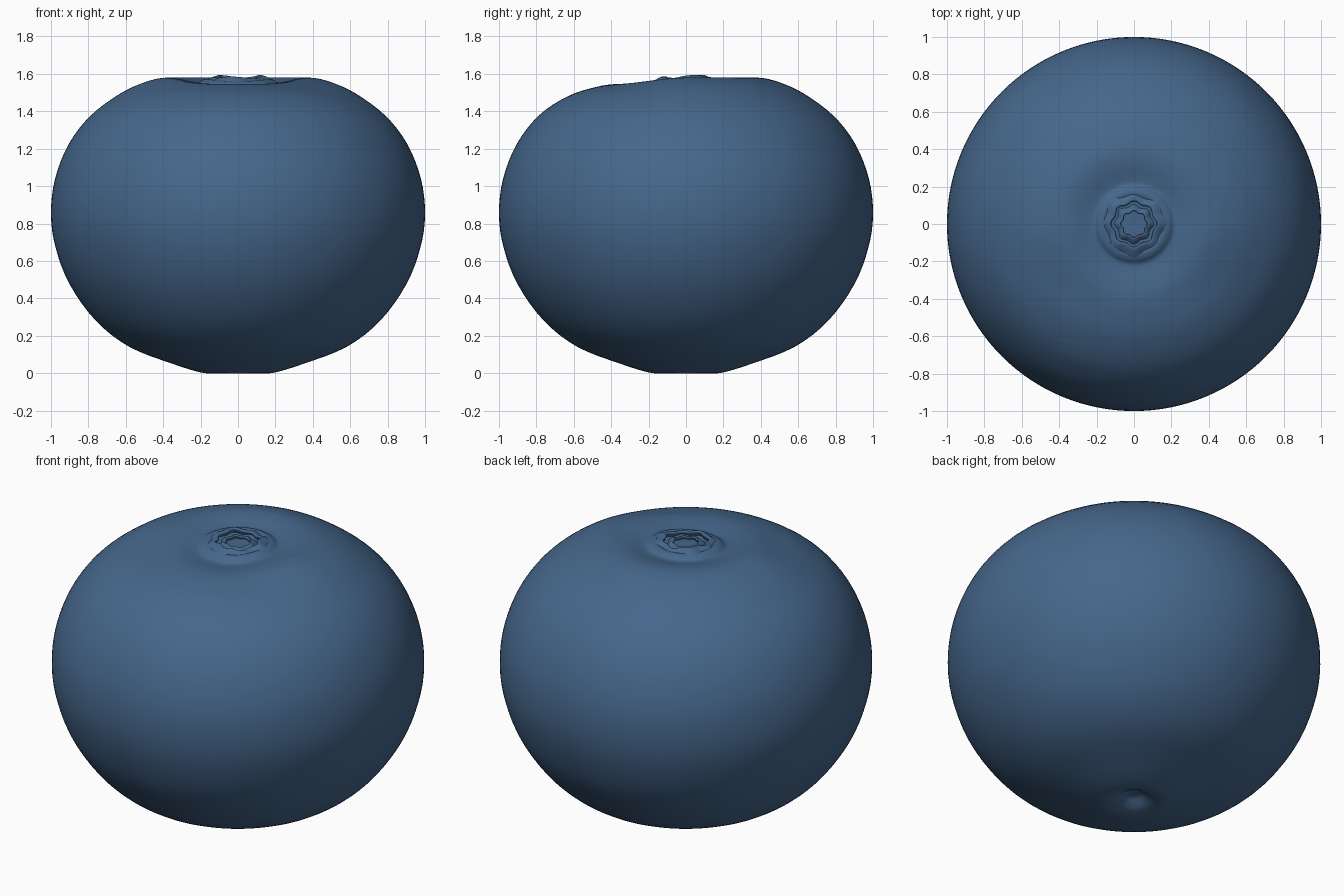
import bpy, bmesh
from math import sin, cos, pi
from mathutils import Vector

if "Cube" in bpy.data.objects:
    bpy.data.objects.remove(bpy.data.objects["Cube"])

blue = bpy.data.materials.new("berry blue")
blue.use_nodes = True
COLOUR = (0.06, 0.135, 0.26, 1)
blue.diffuse_color = COLOUR
blue.node_tree.nodes["Principled BSDF"].inputs["Base Color"].default_value = COLOUR


def smooth(t):
    t = min(max(t, 0), 1)
    return t * t * (3 - 2 * t)


def spline(points, steps):
    """Smooth curve through the profile points."""
    pts = [Vector(p) for p in points]
    pts = [pts[0]] + pts + [pts[-1]]
    out = []
    for a, b, c, d in zip(pts, pts[1:], pts[2:], pts[3:]):
        for i in range(steps):
            t = i / steps
            out.append(b + (c - a) * t / 2
                       + (a - 2.5 * b + 2 * c - d / 2) * t * t
                       + (3 * (b - c) + d - a) * t ** 3 / 2)
    return out + [pts[-1]]


def front_dip(x, y, z):
    """The top rim sags towards the front."""
    r = (x * x + y * y) ** 0.5
    fade = 1 - smooth((r - 0.4) / 0.4)
    return 0.035 * smooth(-y / 0.4) * fade if z > 1 else 0


def revolve(name, points, segments=128, steps=4, lobes=0, wave=0, lift=0):
    """Spin a profile about z, with optional lobes round the edge."""
    bm = bmesh.new()
    rings = []
    for r, z in spline(points, steps):
        ring = []
        for i in range(segments):
            a = 2 * pi * i / segments
            rr = max(r, 0) * (1 + wave * cos(lobes * a))
            x, y = rr * cos(a), rr * sin(a)
            height = z + lift * cos(3 * a - 1) - front_dip(x, y, z)
            ring.append(bm.verts.new((x, y, height)))
        rings.append(ring)
    for low, high in zip(rings, rings[1:]):
        for i in range(segments):
            j = (i + 1) % segments
            bm.faces.new((low[i], low[j], high[j], high[i]))
    bmesh.ops.remove_doubles(bm, verts=bm.verts, dist=0.00005)
    for face in bm.faces:
        face.smooth = True
    mesh = bpy.data.meshes.new(name)
    bm.to_mesh(mesh)
    bm.free()
    mesh.materials.append(blue)
    obj = bpy.data.objects.new(name, mesh)
    bpy.context.collection.objects.link(obj)
    return obj


# Round body, with a dimple below and a shallow ringed hollow on top
revolve("berry_skin", [
    (0, 0.05), (0.04, 0.045), (0.08, 0.02), (0.12, 0.004), (0.19, 0.002),
    (0.35, 0.05), (0.58, 0.14), (0.76, 0.28), (0.9, 0.475), (0.975, 0.67),
    (1, 0.85), (0.978, 1.04), (0.905, 1.225), (0.79, 1.375), (0.63, 1.495),
    (0.5, 1.555), (0.4, 1.579), (0.32, 1.574), (0.25, 1.558), (0.215, 1.554),
    (0.19, 1.568), (0.165, 1.574), (0.14, 1.566), (0.11, 1.556), (0, 1.55)])

# Lobed calyx lip, curling inwards
revolve("calyx_lip", [
    (0.17, 1.567), (0.145, 1.58), (0.125, 1.587), (0.115, 1.58),
    (0.122, 1.565), (0.13, 1.55)], lobes=8, wave=0.06, lift=0.007)

# Small lobed ring round the centre of the crown
revolve("calyx_centre_ring", [
    (0.105, 1.55), (0.085, 1.568), (0.072, 1.574), (0.066, 1.568),
    (0.072, 1.555), (0.075, 1.545)], lobes=8, wave=0.07, lift=0.003)
